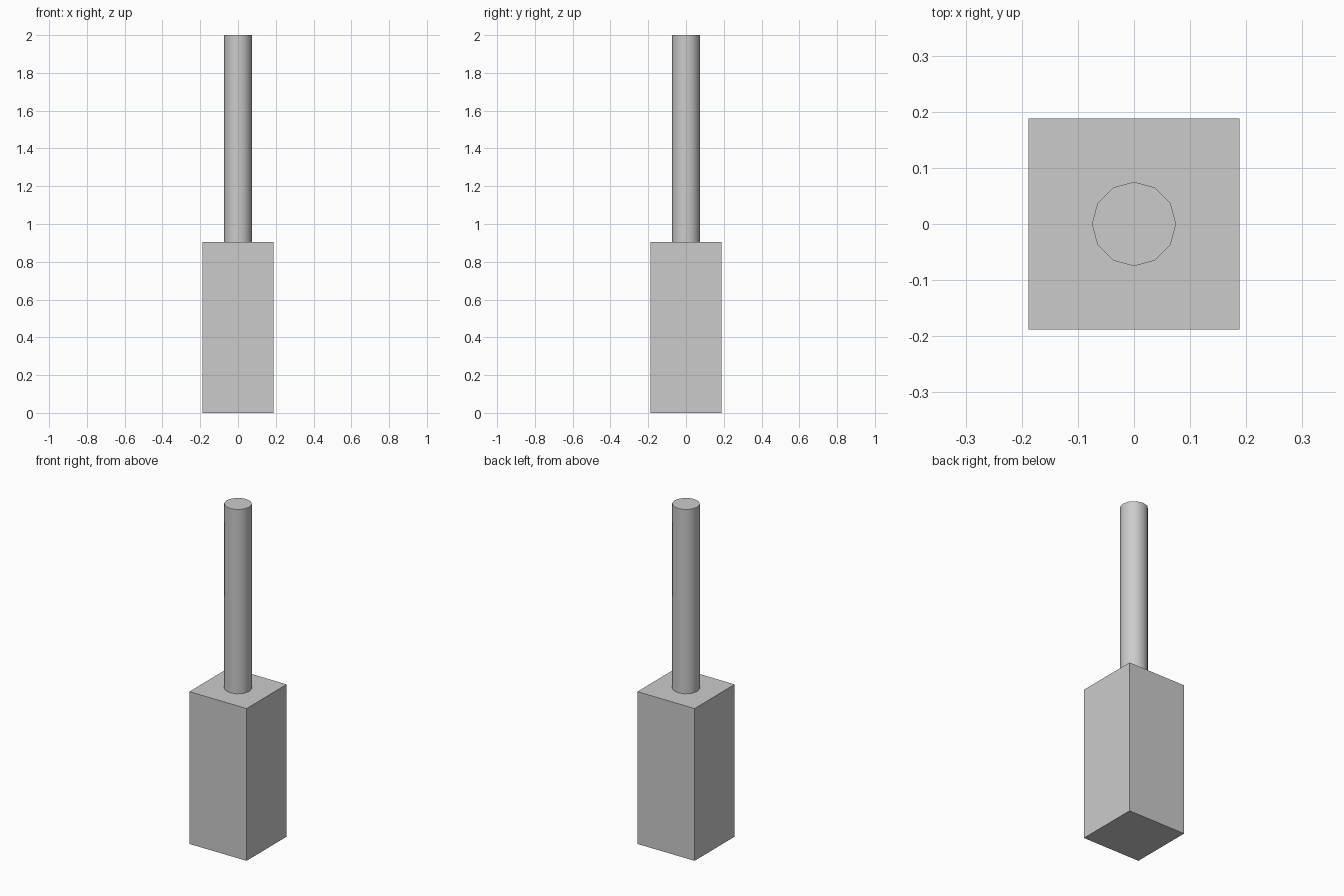
import bpy
import math

default_cube = bpy.data.objects.get("Cube")
if default_cube:
    bpy.data.objects.remove(default_cube, do_unlink=True)

BLOCK_WIDTH = 0.376
BLOCK_TOP = 0.905
ROD_RADIUS = 0.075
ROD_TOP = 2.0


def make_material(name, color):
    mat = bpy.data.materials.new(name)
    mat.use_nodes = True
    mat.diffuse_color = color
    mat.node_tree.nodes["Principled BSDF"].inputs["Base Color"].default_value = color
    return mat


def finish(name, mat):
    obj = bpy.context.object
    obj.name = obj.data.name = name
    obj.data.materials.append(mat)
    bpy.ops.object.transform_apply(location=False, rotation=False, scale=True)
    return obj


grey = make_material("plain grey", (0.6, 0.6, 0.6, 1))

# Square block at the bottom
bpy.ops.mesh.primitive_cube_add(size=1, location=(0, 0, BLOCK_TOP / 2))
bpy.context.object.scale = (BLOCK_WIDTH, BLOCK_WIDTH, BLOCK_TOP)
finish("block", grey)

# Twelve-sided rod standing on the block
bpy.ops.mesh.primitive_cylinder_add(
    vertices=12, radius=ROD_RADIUS, depth=ROD_TOP - BLOCK_TOP,
    location=(0, 0, (ROD_TOP + BLOCK_TOP) / 2))
finish("rod", grey)
bpy.ops.object.shade_smooth_by_angle(angle=math.radians(40))
